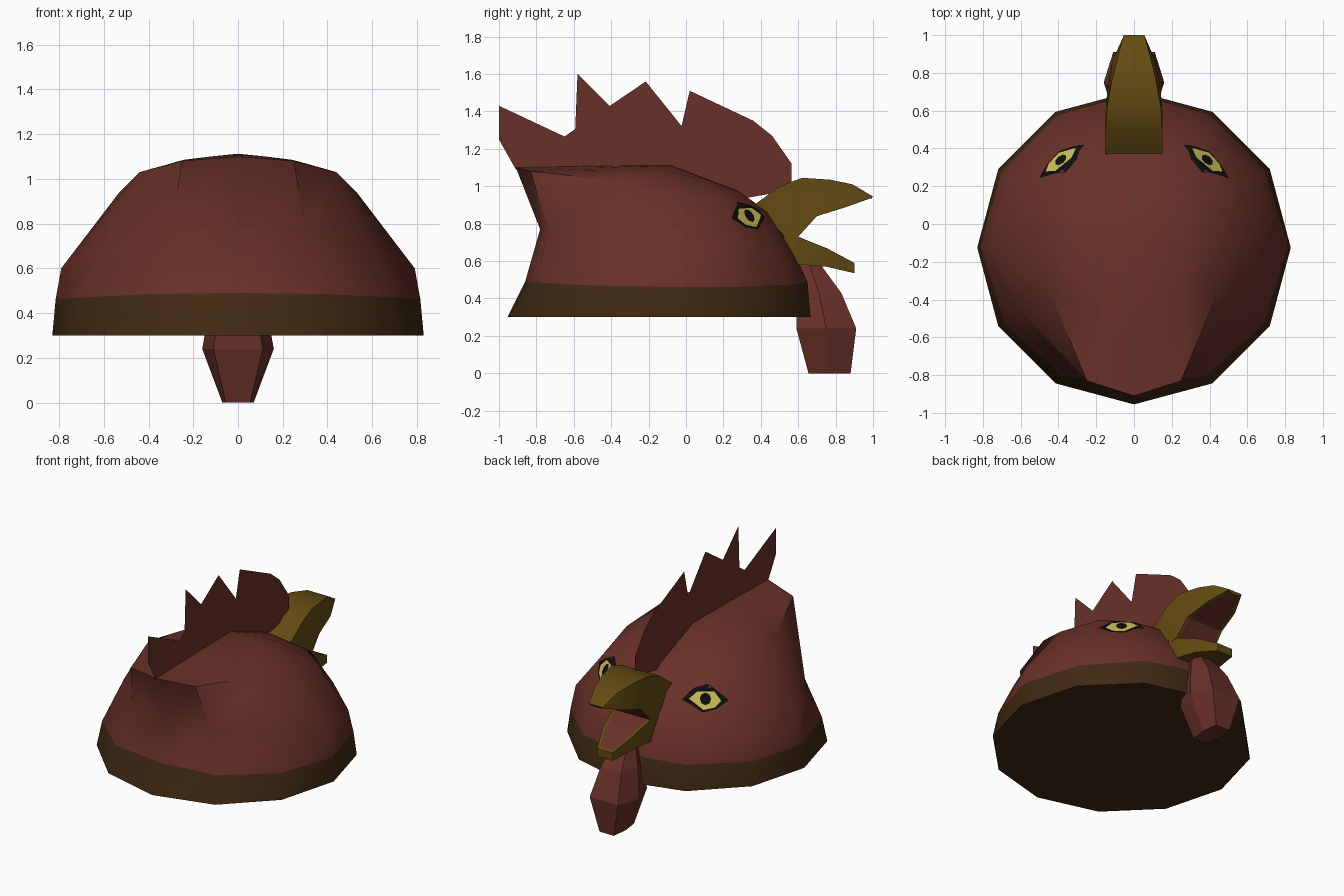
import bpy
import bmesh
import math
from mathutils import Vector
from mathutils.bvhtree import BVHTree

cube = bpy.data.objects.get("Cube")
if cube:
    bpy.data.objects.remove(cube, do_unlink=True)


def make_material(name, rgb):
    mat = bpy.data.materials.new(name)
    mat.use_nodes = True
    color = (*rgb, 1.0)
    mat.diffuse_color = color
    shader = mat.node_tree.nodes["Principled BSDF"]
    shader.inputs["Base Color"].default_value = color
    shader.inputs["Roughness"].default_value = 0.9
    return mat


RED = make_material("brick red", (0.14, 0.03, 0.021))
BROWN = make_material("dark brown", (0.05, 0.022, 0.006))
HORN = make_material("horn ochre", (0.125, 0.07, 0.006))
YELLOW = make_material("eye yellow", (0.6, 0.52, 0.1))
BLACK = make_material("eye black", (0.004, 0.004, 0.004))


def mirrored_ring(half):
    """Close a half ring, from back centre to front centre, across x = 0."""
    return half + [(-x, y, z) for x, y, z in reversed(half) if x > 0]


def loft(rings):
    """Skin a stack of rings and close both ends."""
    bm = bmesh.new()
    loops = [[bm.verts.new(p) for p in ring] for ring in rings]
    count = len(loops[0])
    for low, high in zip(loops, loops[1:]):
        for i in range(count):
            j = (i + 1) % count
            bm.faces.new((low[i], low[j], high[j], high[i]))
    bm.faces.new(list(reversed(loops[0])))
    top = bm.faces.new(loops[-1])
    bmesh.ops.recalc_face_normals(bm, faces=bm.faces)
    return bm, top


def finish(name, bm, materials, smooth_angle=None):
    mesh = bpy.data.meshes.new(name)
    bm.to_mesh(mesh)
    bm.free()
    for mat in materials:
        mesh.materials.append(mat)
    obj = bpy.data.objects.new(name, mesh)
    bpy.context.collection.objects.link(obj)
    if smooth_angle:
        bpy.ops.object.select_all(action='DESELECT')
        obj.select_set(True)
        bpy.context.view_layer.objects.active = obj
        bpy.ops.object.shade_smooth_by_angle(angle=math.radians(smooth_angle))
    return obj


# Head: twelve-sided base, pinched at the back, flaring out to a raised lip
base = []
for step in range(6):
    angle = math.radians(step * 30 - 90)
    x = 0 if step == 0 else 0.83 * math.cos(angle)
    base.append((x, 0.83 * math.sin(angle) - 0.125, 0.3))
base += [(0.15, 0.665, 0.3), (0, 0.665, 0.3)]
collar = [(0, -0.86, 0.49), (0.39, -0.8, 0.485), (0.69, -0.52, 0.47), (0.815, -0.12, 0.462),
          (0.7, 0.28, 0.462), (0.4, 0.58, 0.475), (0.15, 0.65, 0.485), (0, 0.65, 0.485)]
cheek = [(0, -0.78, 0.77), (0.3, -0.74, 0.76), (0.61, -0.46, 0.68), (0.79, -0.12, 0.6),
         (0.68, 0.25, 0.62), (0.39, 0.49, 0.65), (0.15, 0.56, 0.66), (0, 0.57, 0.66)]
brow = [(0, -0.91, 1.1), (0.25, -0.83, 1.08), (0.44, -0.37, 1.03), (0.53, -0.1, 0.94),
        (0.46, 0.2, 0.92), (0.29, 0.38, 0.88), (0.13, 0.44, 0.86), (0, 0.45, 0.85)]
crown = [(0, -0.5, 1.108), (0.12, -0.45, 1.1), (0.24, -0.3, 1.085), (0.28, -0.1, 1.075),
         (0.24, 0.1, 1.04), (0.15, 0.24, 0.985), (0.07, 0.28, 0.975), (0, 0.28, 0.97)]
bm, top = loft([mirrored_ring(r) for r in (base, collar, cheek, brow, crown)])
apex = bmesh.ops.poke(bm, faces=[top])["verts"][0]
apex.co = (0, -0.08, 1.112)
for face in bm.faces:
    face.material_index = 1 if face.calc_center_median().z < 0.48 else 0
head_surface = BVHTree.FromBMesh(bm)
finish("head", bm, [RED, BROWN], 48)


# Comb: a single flat sheet with swept-back spikes
comb = [(-0.91, 1.09), (-1, 1.25), (-1, 1.43), (-0.595, 1.24), (-0.58, 1.6), (-0.23, 1.25),
        (-0.215, 1.56), (0.05, 1.23), (0.02, 1.51), (0.36, 1.35), (0.46, 1.27),
        (0.565, 1.12), (0.565, 0.98), (0.28, 0.93), (-0.08, 1.08)]
bm = bmesh.new()
bm.faces.new([bm.verts.new((0, y, z)) for y, z in comb])
bmesh.ops.triangulate(bm, faces=bm.faces)
finish("comb", bm, [RED])


# Beak halves: square sections given as half width, upper point, lower point
def beak_half(name, sections, mouth_side):
    rings = []
    for w, (ty, tz), (by, bz) in sections:
        rings.append([(w, ty, tz), (-w, ty, tz), (-w, by, bz), (w, by, bz)])
    bm, _ = loft(rings)
    bm.normal_update()
    mouth = [f for f in bm.faces
             if f.normal.z * mouth_side > 0.2 and f.calc_center_median().y > 0.56]
    bmesh.ops.inset_region(bm, faces=mouth, thickness=0.02, use_even_offset=True)
    for face in mouth:
        face.material_index = 1
    finish(name, bm, [HORN, RED], 25)


beak_half("upper_beak", [
    (0.15, (0.365, 0.9), (0.54, 0.72)),
    (0.15, (0.5, 1.0), (0.6, 0.73)),
    (0.142, (0.62, 1.045), (0.7, 0.84)),
    (0.115, (0.77, 1.035), (0.86, 0.89)),
    (0.085, (0.89, 1.01), (0.93, 0.915)),
    (0.055, (1.0, 0.945), (0.995, 0.938))], -1)
beak_half("lower_beak", [
    (0.15, (0.52, 0.74), (0.55, 0.58)),
    (0.145, (0.6, 0.73), (0.62, 0.58)),
    (0.115, (0.76, 0.665), (0.75, 0.57)),
    (0.06, (0.9, 0.59), (0.9, 0.535))], 1)


# Wattle: hexagonal sections given as height, back, front, middle and edge widths
rings = []
for z, back, front, mid, edge in [(0, 0.655, 0.88, 0.07, 0.055), (0.24, 0.59, 0.91, 0.16, 0.11),
                                  (0.43, 0.59, 0.83, 0.125, 0.08), (0.58, 0.6, 0.72, 0.07, 0.05)]:
    centre = (back + front) / 2
    rings.append([(edge, back, z), (mid, centre, z), (edge, front, z),
                  (-edge, front, z), (-mid, centre, z), (-edge, back, z)])
bm, _ = loft(rings)
finish("wattle", bm, [RED])


# Eyes: thin layered patches laid onto the head surface
def eye_patch(name, outline, lift, mat, side, cuts=4):
    centre = Vector((0.385, 0.335, 0.845))
    normal = Vector((0.5, 0.62, 0.6)).normalized()
    across = Vector((-0.77, 0.63, 0)).normalized()
    up = normal.cross(across)
    if up.z < 0:
        up.negate()
    border = []
    for i, start in enumerate(outline):
        a, b = Vector(start), Vector(outline[(i + 1) % len(outline)])
        border += [a.lerp(b, k / cuts) for k in range(cuts)]

    def place(p):
        origin = centre + across * p.x + up * p.y + normal * 0.5
        hit = head_surface.ray_cast(origin, -normal)[0] or centre
        spot = hit + normal * lift
        return (spot.x * side, spot.y, spot.z)

    bm = bmesh.new()
    rings = [[bm.verts.new(place(p * s / 4)) for p in border] for s in range(1, 5)]
    bm.faces.new(rings[0])
    n = len(border)
    for inner, outer in zip(rings, rings[1:]):
        for i in range(n):
            j = (i + 1) % n
            bm.faces.new((inner[i], outer[i], outer[j], inner[j]))
    bmesh.ops.recalc_face_normals(bm, faces=bm.faces)
    if sum((f.normal.z for f in bm.faces)) < 0:
        bmesh.ops.reverse_faces(bm, faces=bm.faces)
    finish(name, bm, [mat])


lid = [(-0.15, -0.015), (-0.02, 0.095), (0.07, 0.07), (0.15, 0.0), (0.02, -0.09), (-0.07, -0.07)]
iris = [(-0.1, -0.02), (-0.06, 0.04), (0.05, 0.045), (0.105, 0.0), (0.015, -0.075), (-0.06, -0.06)]
pupil = [(0.036 * math.cos(k * math.pi / 4), 0.04 * math.sin(k * math.pi / 4) - 0.005)
         for k in range(8)]
for label, side in (("left", 1), ("right", -1)):
    eye_patch(label + "_eyelid", lid, 0.004, BLACK, side)
    eye_patch(label + "_iris", iris, 0.007, YELLOW, side)
    eye_patch(label + "_pupil", pupil, 0.0095, BLACK, side, 1)
